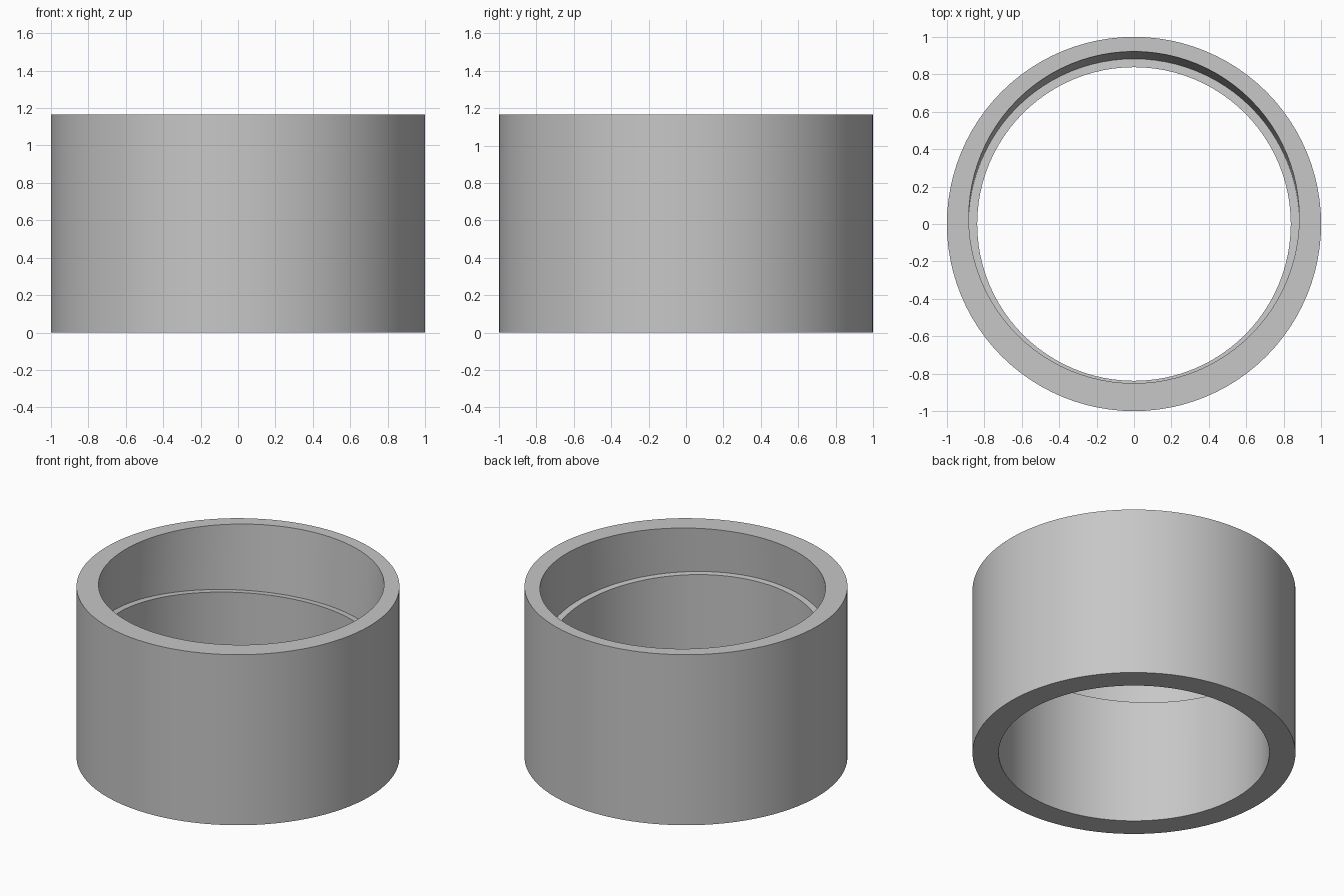
import bpy, bmesh, math
from mathutils import Vector, Matrix

cube = bpy.data.objects.get("Cube")
if cube:
    bpy.data.objects.remove(cube, do_unlink=True)

SEGMENTS = 96
HEIGHT = 1.165
OUTER_R, BORE_R, SOCKET_R = 1.0, 0.838, 0.883
TILT = math.radians(5)                    # socket leans towards the back
LEDGE = Vector((0, 0.003, 0.793))         # centre of the sloping ledge
tilt = Matrix.Rotation(-TILT, 3, 'X')
axis = tilt @ Vector((0, 0, 1))


def circle(angle, radius, z=0):
    return Vector((radius * math.cos(angle), radius * math.sin(angle), z))


def socket_floor(angle):
    return LEDGE + tilt @ circle(angle, SOCKET_R)


def socket_rim(angle):
    # follow the tilted wall up to the level top face
    p = socket_floor(angle)
    return p + axis * ((HEIGHT - p.z) / axis.z)


def bore_top(angle):
    # straight bore meets the sloping ledge
    p = circle(angle, BORE_R)
    p.z = LEDGE.z - (p.y - LEDGE.y) * math.tan(TILT)
    return p


# Sleeve: rings joined in a closed loop around the wall section
section = [
    lambda a: circle(a, OUTER_R),
    lambda a: circle(a, OUTER_R, HEIGHT),
    socket_rim,
    socket_floor,
    bore_top,
    lambda a: circle(a, BORE_R),
]
bm = bmesh.new()
rings = [[bm.verts.new(f(math.tau * i / SEGMENTS)) for i in range(SEGMENTS)]
         for f in section]
for k, low in enumerate(rings):
    high = rings[(k + 1) % len(rings)]
    for i in range(SEGMENTS):
        j = (i + 1) % SEGMENTS
        bm.faces.new((low[i], low[j], high[j], high[i]))
bmesh.ops.recalc_face_normals(bm, faces=bm.faces)
mesh = bpy.data.meshes.new("sleeve")
bm.to_mesh(mesh)
bm.free()
sleeve = bpy.data.objects.new("sleeve", mesh)
bpy.context.collection.objects.link(sleeve)

# Plain grey finish
grey = bpy.data.materials.new("light grey")
grey.use_nodes = True
grey.diffuse_color = (0.57, 0.57, 0.57, 1)
grey.node_tree.nodes["Principled BSDF"].inputs["Base Color"].default_value = grey.diffuse_color
mesh.materials.append(grey)

# Smooth walls with crisp rims
bpy.ops.object.select_all(action='DESELECT')
sleeve.select_set(True)
bpy.context.view_layer.objects.active = sleeve
bpy.ops.object.shade_smooth_by_angle(angle=math.radians(30))
